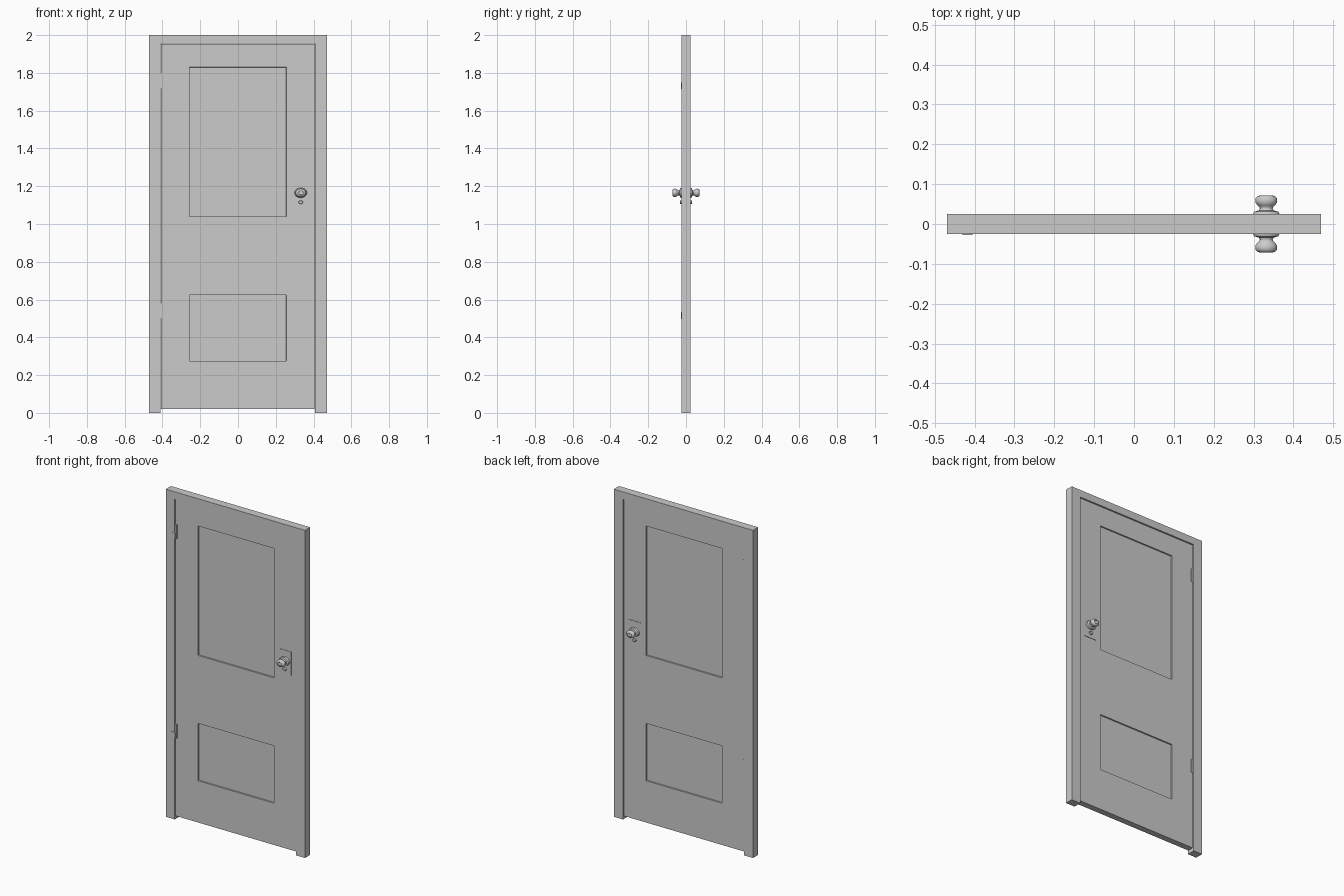
import bpy, bmesh, math
from mathutils import Vector, Matrix

if "Cube" in bpy.data.objects:
    bpy.data.objects.remove(bpy.data.objects["Cube"])


def finish(bm, name):
    bmesh.ops.recalc_face_normals(bm, faces=bm.faces)
    mesh = bpy.data.meshes.new(name)
    bm.to_mesh(mesh)
    bm.free()
    ob = bpy.data.objects.new(name, mesh)
    bpy.context.collection.objects.link(ob)
    return ob


def box_bm(x0, x1, y0, y1, z0, z1):
    bm = bmesh.new()
    size = Matrix.Diagonal((x1 - x0, y1 - y0, z1 - z0, 1))
    mid = Matrix.Translation(((x0 + x1) / 2, (y0 + y1) / 2, (z0 + z1) / 2))
    bmesh.ops.create_cube(bm, size=1, matrix=mid @ size)
    return bm


def box(name, *bounds):
    return finish(box_bm(*bounds), name)


def smooth(ob):
    bpy.ops.object.select_all(action='DESELECT')
    bpy.context.view_layer.objects.active = ob
    ob.select_set(True)
    bpy.ops.object.shade_smooth_by_angle(angle=math.radians(40))


def lathe(name, profile, x, z, side, squash=1.0, steps=32):
    """Spin (radius, distance) points round the y axis."""
    bm = bmesh.new()
    vs = [bm.verts.new((r, side * d, 0)) for r, d in profile]
    es = [bm.edges.new(p) for p in zip(vs, vs[1:])]
    bmesh.ops.spin(bm, geom=vs + es, axis=(0, 1, 0), cent=(0, 0, 0),
                   angle=2 * math.pi, steps=steps, use_duplicate=False)
    bmesh.ops.remove_doubles(bm, verts=bm.verts, dist=1e-5)
    for v in bm.verts:
        v.co = Vector((v.co.x + x, v.co.y, v.co.z * squash + z))
    smooth(finish(bm, name))


# Door frame: two jambs and a head in one outline
bm = bmesh.new()
outline = [(-.47, 0), (-.41, 0), (-.41, 1.955), (.408, 1.955),
           (.408, 0), (.47, 0), (.47, 2), (-.47, 2)]
face = bm.faces.new([bm.verts.new((x, -.025, z)) for x, z in outline])
ext = bmesh.ops.extrude_face_region(bm, geom=[face])
bmesh.ops.translate(bm, vec=(0, .05, 0),
                    verts=[g for g in ext['geom'] if isinstance(g, bmesh.types.BMVert)])
finish(bm, "door_frame")

# Door leaf with two sunk panels on both sides
DY = .019
bm = box_bm(-.408, .406, -DY, DY, .02, 1.952)
panels = [(.275, .625), (1.04, 1.83)]
cuts = [((x, 0, 0), (1, 0, 0)) for x in (-.258, .256)]
cuts += [((0, 0, z), (0, 0, 1)) for p in panels for z in p]
for co, no in cuts:
    bmesh.ops.bisect_plane(bm, geom=bm.verts[:] + bm.edges[:] + bm.faces[:],
                           plane_co=co, plane_no=no)
bm.normal_update()
sunk = []
for f in bm.faces:
    c = f.calc_center_median()
    if abs(f.normal.y) > .9 and abs(c.x) < .1 and any(a < c.z < b for a, b in panels):
        sunk.append(f)
bmesh.ops.inset_individual(bm, faces=sunk, thickness=.001, depth=-.008)
finish(bm, "door_leaf")

# Hinges: a leaf set through the door edge and a flap on the jamb
for z, label in ((1.715, "upper"), (.498, "lower")):
    box(label + "_hinge_leaf", -.412, -.397, -.0245, .021, z, z + .085)
    box(label + "_hinge_flap", -.43, -.405, -.0275, -.02, z, z + .035)

# Lock plates, rosettes, oval knobs and key cylinders on both sides
KX, KZ = .332, 1.165
knob = [(0, .018), (.033, .018), (.033, .026), (.030, .031), (.019, .034),
        (.016, .039), (.017, .043), (.022, .047), (.0265, .053), (.0275, .059),
        (.0265, .065), (.022, .070), (.014, .072), (.012, .0705), (0, .0705)]
lock = [(0, .018), (.012, .018), (.012, .029), (.010, .031), (0, .031)]
for side, label in ((-1, "front"), (1, "back")):
    ys = sorted((side * .017, side * .0215))
    box(label + "_lock_plate", KX - .042, KX + .042, ys[0], ys[1], 1.085, 1.23)
    lathe(label + "_knob", knob, KX, KZ, side, squash=.8)
    lathe(label + "_key_cylinder", lock, KX, 1.115, side, squash=.8, steps=20)
